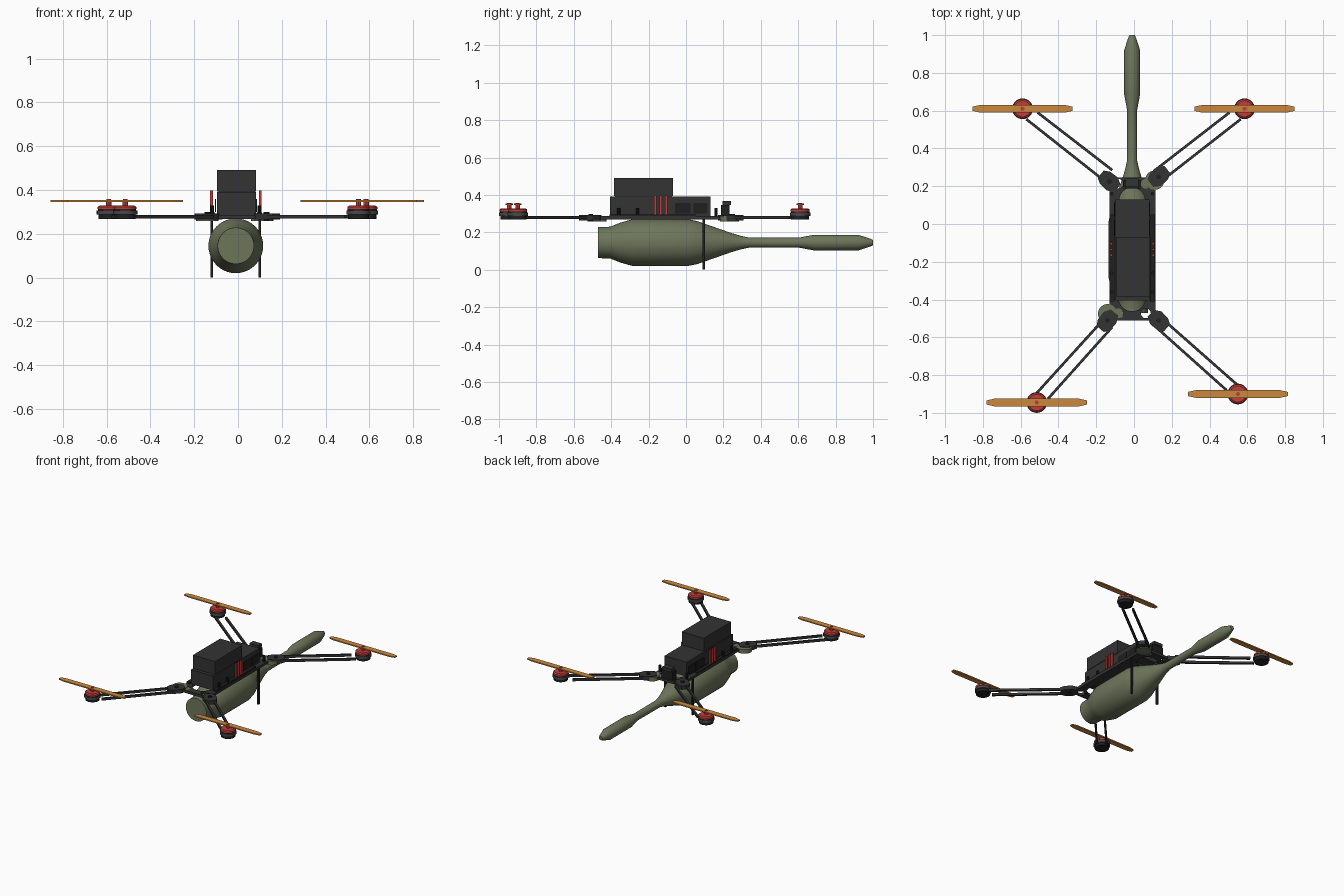
import bpy, bmesh, math
from mathutils import Vector, Matrix

if "Cube" in bpy.data.objects:
    bpy.data.objects.remove(bpy.data.objects["Cube"])

CX = -0.01  # centre line of the fuselage


def material(name, rgb):
    m = bpy.data.materials.new(name)
    m.diffuse_color = (*rgb, 1)
    m.use_nodes = True
    m.node_tree.nodes["Principled BSDF"].inputs["Base Color"].default_value = m.diffuse_color
    return m


DARK = material("dark_grey", (0.033, 0.033, 0.035))
BLACK = material("black", (0.014, 0.014, 0.015))
GREY = material("motor_grey", (0.065, 0.065, 0.07))
GREEN = material("olive_green", (0.155, 0.18, 0.105))
RED = material("red", (0.56, 0.045, 0.04))
ORANGE = material("orange", (0.60, 0.25, 0.05))


def finish(name, bm, mat, smooth=False):
    bmesh.ops.recalc_face_normals(bm, faces=bm.faces)
    me = bpy.data.meshes.new(name)
    bm.to_mesh(me)
    bm.free()
    ob = bpy.data.objects.new(name, me)
    bpy.context.collection.objects.link(ob)
    me.materials.append(mat)
    if smooth:
        bpy.ops.object.select_all(action='DESELECT')
        ob.select_set(True)
        bpy.context.view_layer.objects.active = ob
        bpy.ops.object.shade_smooth_by_angle(angle=math.radians(30))
    return ob


def box(name, x, y, z, mat):
    """Box from (min, max) pairs."""
    bm = bmesh.new()
    bmesh.ops.create_cube(bm, size=1)
    for v in bm.verts:
        v.co = Vector([(a + b) / 2 + c * (b - a) for (a, b), c in zip((x, y, z), v.co)])
    return finish(name, bm, mat)


def lathe(name, centre, profile, mat, axis='Z', steps=32):
    """Closed solid of revolution; profile holds (position along axis, radius)."""
    bm = bmesh.new()
    rings = []
    for t, r in profile:
        ring = []
        for i in range(steps):
            a = 2 * math.pi * i / steps
            u, w = r * math.cos(a), r * math.sin(a)
            ring.append(bm.verts.new(Vector(centre) + Vector((u, t, w) if axis == 'Y' else (u, w, t))))
        rings.append(ring)
    for p, q in zip(rings, rings[1:]):
        for i in range(steps):
            j = (i + 1) % steps
            bm.faces.new((p[i], p[j], q[j], q[i]))
    bm.faces.new(rings[0])
    bm.faces.new(rings[-1])
    return finish(name, bm, mat, True)


def disc(name, x, y, z0, z1, r, mat, steps=28):
    return lathe(name, (x, y, 0), [(z0, r), (z1, r)], mat, 'Z', steps)


def prism(name, pts, z0, z1, mat):
    """Flat outline extruded upward."""
    bm = bmesh.new()
    f = bm.faces.new([bm.verts.new((x, y, z0)) for x, y in pts])
    ext = bmesh.ops.extrude_face_region(bm, geom=[f])
    bmesh.ops.translate(bm, vec=(0, 0, z1 - z0), verts=[g for g in ext["geom"] if isinstance(g, bmesh.types.BMVert)])
    return finish(name, bm, mat)


def bar(name, a, b, width, z0, z1, mat):
    a, b = Vector(a), Vector(b)
    d = (b - a).normalized()
    n = Vector((-d.y, d.x)) * width / 2
    return prism(name, [a + n, a - n, b - n, b + n], z0, z1, mat)


# Slung canister with a slim tail
lathe("canister", (CX, 0, 0.145),
      [(-0.47, 0.083), (-0.405, 0.085), (-0.35, 0.107), (-0.285, 0.125), (0.01, 0.125), (0.06, 0.115),
       (0.24, 0.052), (0.29, 0.037), (0.335, 0.027), (0.60, 0.026), (0.685, 0.042), (0.92, 0.042),
       (0.98, 0.023), (1.0, 0.014)], GREEN, 'Y', 40)

# Frame plate with rounded openings and corner holes
plate = prism("frame_plate", [(-0.13, -0.49), (-0.11, -0.51), (0.095, -0.51), (0.115, -0.49), (0.115, 0.18),
                              (0.07, 0.245), (-0.09, 0.245), (-0.13, 0.18)], 0.268, 0.286, DARK)
cuts = [(CX, -0.39, 0.072), (CX, 0.125, 0.068)]
cuts += [(CX + s * 0.073, y, 0.026) for s in (-1, 1) for y in (-0.473, 0.213)]
for x, y, r in cuts:
    cutter = disc("cutter", x, y, 0.2, 0.35, r, DARK)
    cutter.hide_render = True
    mod = plate.modifiers.new("hole", 'BOOLEAN')
    mod.operation, mod.object, mod.solver = 'DIFFERENCE', cutter, 'EXACT'
    bpy.context.view_layer.objects.active = plate
    bpy.ops.object.modifier_apply(modifier=mod.name)
    bpy.data.objects.remove(cutter)

# Electronics housing and battery
box("lower_housing", (-0.097, 0.082), (-0.405, 0.13), (0.286, 0.391), DARK)
box("battery", (-0.095, 0.083), (-0.385, -0.07), (0.394, 0.49), DARK)
box("battery_pad", (-0.09, 0.078), (-0.38, -0.075), (0.39, 0.395), BLACK)

# Camera block at the tail of the plate
box("camera_block", (-0.055, 0.035), (0.188, 0.232), (0.286, 0.345), BLACK)
box("camera_head", (-0.045, 0.025), (0.195, 0.24), (0.345, 0.368), DARK)

for s in (-1, 1):
    X = lambda d: CX + s * d

    def span(a, b):
        return tuple(sorted((X(a), X(b))))
    # Side panels, straps, standoffs and landing legs
    box("side_panel", span(0.09, 0.096), (-0.06, 0.025), (0.30, 0.358), BLACK)
    box("side_panel", span(0.09, 0.096), (0.04, 0.115), (0.30, 0.358), BLACK)
    for y in (-0.165, -0.135, -0.105):
        box("strap", span(0.105, 0.118), (y - 0.006, y + 0.006), (0.29, 0.398), RED)
    box("side_rail", span(0.094, 0.12), (-0.41, 0.05), (0.286, 0.296), BLACK)
    for y in (-0.36, -0.26, 0.16):
        disc("standoff", X(0.108), y, 0.286, 0.33, 0.009, BLACK, 10)
    box("landing_leg", span(0.104, 0.116), (0.088, 0.102), (0.0, 0.286), BLACK)

# Arms: motor centre, then start and end of both rods
arms = [((-0.59, 0.61), (-0.13, 0.225), (-0.57, 0.555), (-0.165, 0.235), (-0.51, 0.59), (-0.115, 0.285)),
        ((0.585, 0.61), (0.13, 0.25), (0.565, 0.555), (0.155, 0.235), (0.505, 0.59), (0.105, 0.28)),
        ((-0.515, -0.945), (-0.14, -0.51), (-0.515, -0.895), (-0.17, -0.515), (-0.455, -0.925), (-0.115, -0.545)),
        ((0.55, -0.90), (0.13, -0.51), (0.545, -0.85), (0.165, -0.515), (0.49, -0.88), (0.11, -0.54))]
for motor, joint, a0, a1, b0, b1 in arms:
    bar("arm_rod", a0, a1, 0.014, 0.270, 0.286, DARK)
    bar("arm_rod", b0, b1, 0.014, 0.270, 0.286, DARK)
    # Folding knuckle
    j, m = Vector(joint), Vector(motor)
    d = (m - j).normalized()
    n = Vector((-d.y, d.x))
    prism("knuckle", [j - d * 0.055 - n * 0.025, j - d * 0.02 - n * 0.045, j + d * 0.03 - n * 0.042,
                      j + d * 0.06 - n * 0.025, j + d * 0.06 + n * 0.025, j + d * 0.03 + n * 0.042,
                      j - d * 0.02 + n * 0.045, j - d * 0.055 + n * 0.025], 0.264, 0.292, DARK)
    disc("knuckle_bolt", j.x, j.y, 0.26, 0.299, 0.013, BLACK, 10)
    # Motor stack
    x, y = motor
    disc("motor_mount", x, y, 0.268, 0.288, 0.048, BLACK)
    disc("motor_base", x, y, 0.288, 0.305, 0.055, GREY)
    disc("motor_band", x, y, 0.305, 0.312, 0.049, BLACK)
    lathe("motor_cap", (x, y, 0), [(0.312, 0.051), (0.322, 0.051), (0.328, 0.043)], RED)
    disc("motor_shaft", x, y, 0.328, 0.346, 0.012, RED, 12)
    disc("propeller_nut", x, y, 0.346, 0.358, 0.011, RED, 12)
    # Two-blade propeller
    half = [(0.265, -0.011), (0.225, -0.02), (0.03, -0.02)]
    right = half[::-1] + [(px, -py) for px, py in half]
    outline = right + [(-px, -py) for px, py in right]
    prism("propeller", [(x + px, y + py) for px, py in outline], 0.346, 0.354, ORANGE)

# Olive pivot covers on two opposite corners
for x, y in ((0.11, 0.232), (-0.14, -0.475)):
    disc("pivot_cover", x, y, 0.258, 0.287, 0.051, GREEN)
for x, y in ((0.06, 0.213), (-0.085, -0.473)):
    disc("hole_cover", x, y, 0.268, 0.282, 0.027, GREEN)
